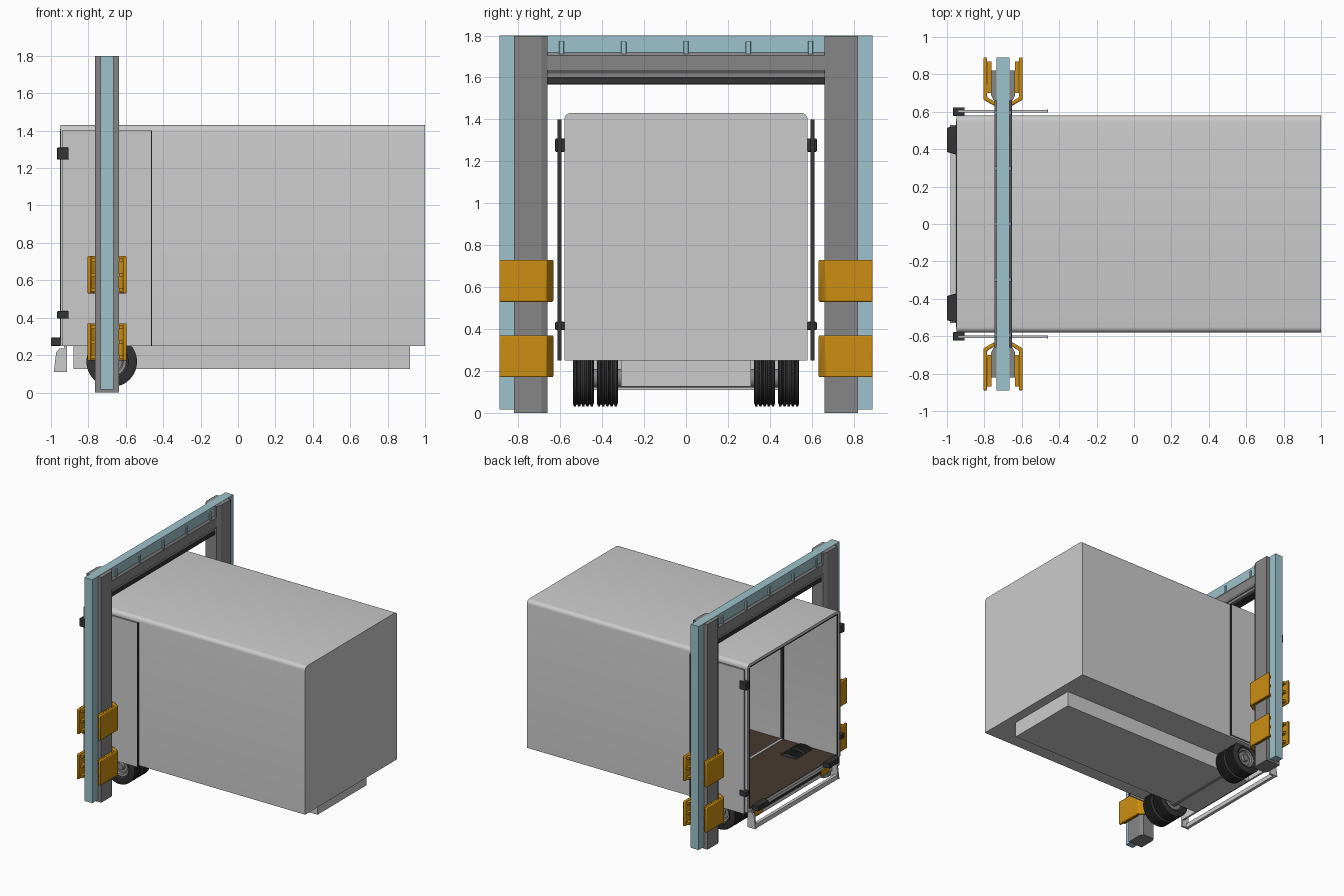
import bpy, bmesh, math
from mathutils import Vector

if "Cube" in bpy.data.objects:
    bpy.data.objects.remove(bpy.data.objects["Cube"])


def mat(name, r, g, b):
    m = bpy.data.materials.new(name)
    m.diffuse_color = (r, g, b, 1)
    m.use_nodes = True
    m.node_tree.nodes["Principled BSDF"].inputs["Base Color"].default_value = m.diffuse_color
    return m


BODY = mat("light grey", 0.60, 0.60, 0.60)
STEEL = mat("mid grey", 0.24, 0.24, 0.24)
BLUE = mat("pale blue", 0.34, 0.54, 0.60)
ORANGE = mat("safety orange", 0.60, 0.27, 0.006)
RUBBER = mat("dark rubber", 0.035, 0.035, 0.035)
WOOD = mat("brown floor", 0.065, 0.042, 0.03)


def finish(name, bm, material, bevel=0, smooth=False):
    bmesh.ops.recalc_face_normals(bm, faces=bm.faces)
    me = bpy.data.meshes.new(name)
    bm.to_mesh(me)
    bm.free()
    me.materials.append(material)
    ob = bpy.data.objects.new(name, me)
    bpy.context.collection.objects.link(ob)
    if bevel:
        b = ob.modifiers.new("bevel", "BEVEL")
        b.width, b.segments, b.limit_method = bevel, 2, "ANGLE"
    if smooth:
        bpy.ops.object.select_all(action="DESELECT")
        ob.select_set(True)
        bpy.context.view_layer.objects.active = ob
        bpy.ops.object.shade_smooth_by_angle(angle=math.radians(35))
    return ob


def prism_bm(pts, axis, a, b):
    """Extrude a 2D outline along an axis: x uses (y,z), y uses (x,z), z uses (x,y)."""
    place = {"x": lambda u, v, t: (t, u, v), "y": lambda u, v, t: (u, t, v),
             "z": lambda u, v, t: (u, v, t)}[axis]
    bm = bmesh.new()
    f = bm.faces.new([bm.verts.new(place(u, v, a)) for u, v in pts])
    r = bmesh.ops.extrude_face_region(bm, geom=[f], use_keep_orig=True)
    vs = [e for e in r["geom"] if isinstance(e, bmesh.types.BMVert)]
    bmesh.ops.translate(bm, verts=vs, vec=place(0, 0, b - a))
    bmesh.ops.recalc_face_normals(bm, faces=bm.faces)
    return bm


def prism(name, pts, axis, a, b, material, **kw):
    return finish(name, prism_bm(pts, axis, a, b), material, **kw)


def box(name, x0, x1, y0, y1, z0, z1, material, **kw):
    return prism(name, [(x0, y0), (x1, y0), (x1, y1), (x0, y1)], "z", z0, z1, material, **kw)


def lathe(name, profile, cx, cz, material, steps=48):
    """Spin a (y, radius) outline around the wheel axle."""
    bm = bmesh.new()
    vs = [bm.verts.new((cx, y, cz + r)) for y, r in profile]
    es = [bm.edges.new((vs[i], vs[i + 1])) for i in range(len(vs) - 1)]
    bmesh.ops.spin(bm, geom=vs + es, cent=(cx, 0, cz), axis=(0, 1, 0),
                   angle=2 * math.pi, steps=steps, use_duplicate=False)
    bmesh.ops.remove_doubles(bm, verts=bm.verts, dist=1e-5)
    return finish(name, bm, material, smooth=True)


# --- cargo box: rounded roof edges, hollow, open at the -x end
R = 0.03
outline = [(-0.58, 0.25), (0.58, 0.25)]
for cy, a0 in ((0.58 - R, 0), (-0.58 + R, 90)):
    for i in range(6):
        a = math.radians(a0 + 18 * i)
        outline.append((cy + R * math.cos(a), 1.43 - R + R * math.sin(a)))
bm = prism_bm(outline, "x", -0.95, 1.0)
end = min(bm.faces, key=lambda f: f.calc_center_median().x)
bmesh.ops.inset_region(bm, faces=[end], thickness=0.022, use_even_offset=True)
r = bmesh.ops.extrude_face_region(bm, geom=[end])
vs = [e for e in r["geom"] if isinstance(e, bmesh.types.BMVert)]
bmesh.ops.translate(bm, verts=vs, vec=Vector((1.925, 0, 0)))
if end.is_valid:
    bmesh.ops.delete(bm, geom=[end], context="FACES_ONLY")
finish("cargo_box", bm, BODY, smooth=True)
box("cargo_floor", -0.95, 0.974, -0.557, 0.557, 0.271, 0.277, WOOD)
box("floor_strip", -0.475, -0.455, -0.557, 0.557, 0.276, 0.284, BODY)
box("door_top_seal", -0.953, -0.945, -0.55, 0.55, 1.403, 1.409, RUBBER)

# --- chassis, underride bar and tail panel
box("chassis", -0.88, 0.92, -0.31, 0.31, 0.125, 0.25, BODY)
box("underride_bar", -0.98, -0.955, -0.53, 0.53, 0.11, 0.145, BODY)
box("tail_panel", -0.93, -0.915, -0.53, 0.53, 0.165, 0.25, BODY)
box("tail_groove", -0.935, -0.928, -0.50, 0.50, 0.195, 0.215, RUBBER)
cheek = [(-0.985, 0.11), (-0.915, 0.11), (-0.915, 0.235), (-0.955, 0.235), (-0.972, 0.215)]

# --- wheels
WX, WZ, WR = -0.675, 0.165, 0.135


def tyre(name, y0, y1):
    w = y1 - y0
    prof = [(y0 + 0.012, 0.075), (y0, 0.09), (y0, WR - 0.015)]
    for i in range(5):
        a, b = y0 + w * i / 5, y0 + w * (i + 1) / 5
        prof += [(a + 0.003, WR - 0.009), (a + 0.005, WR), (b - 0.005, WR), (b - 0.003, WR - 0.009)]
    prof += [(y1, WR - 0.015), (y1, 0.09), (y1 - 0.012, 0.075), (y0 + 0.012, 0.075)]
    lathe(name, prof, WX, WZ, RUBBER)


lathe("axle", [(-0.45, 0), (-0.45, 0.045), (0.45, 0.045), (0.45, 0)], WX, WZ, STEEL, 24)

# --- gate profiles
GX = -0.70
column = [(-0.05, 0.66), (0.05, 0.66), (0.065, 0.69), (0.065, 0.82), (-0.065, 0.82), (-0.065, 0.69)]
guard = [(-0.105, 0.89), (-0.105, 0.665), (-0.05, 0.633), (0.05, 0.633), (0.105, 0.665), (0.105, 0.89),
         (0.085, 0.89), (0.085, 0.678), (0.045, 0.653), (-0.045, 0.653), (-0.085, 0.678), (-0.085, 0.89)]

for s, side in ((1, "back"), (-1, "front")):
    def sbox(name, x0, x1, y0, y1, z0, z1, m, **kw):
        box(f"{name}_{side}", x0, x1, min(s * y0, s * y1), max(s * y0, s * y1), z0, z1, m, **kw)

    # open doors, seals and hinges
    sbox("door", -0.94, -0.463, 0.597, 0.610, 0.25, 1.40, BODY)
    sbox("door_seal", -0.465, -0.459, 0.595, 0.612, 0.25, 1.40, RUBBER)
    sbox("opening_seal", -0.953, -0.945, 0.553, 0.559, 0.277, 1.40, RUBBER)
    sbox("wall_strip", -0.475, -0.455, 0.545, 0.559, 0.277, 1.40, RUBBER)
    for i, (z0, z1) in enumerate(((0.395, 0.435), (1.245, 1.31))):
        sbox(f"hinge_{i}", -0.968, -0.905, 0.578, 0.624, z0, z1, RUBBER, bevel=0.006)

    # dock buffers, cheeks and lamps
    prism(f"dock_buffer_{side}", [(-0.948, s * 0.37), (-1.0, s * 0.385), (-1.0, s * 0.515), (-0.948, s * 0.525)],
          "z", 0.25, 0.293, RUBBER, bevel=0.004)
    prism(f"underride_cheek_{side}", cheek, "y", s * 0.515, s * 0.53, BODY)
    sbox("tail_lamp", -0.94, -0.93, 0.37, 0.47, 0.18, 0.22, ORANGE)

    # twin tyres and hubs
    for i, y in enumerate((0.325, 0.44)):
        lo, hi = sorted((s * y, s * (y + 0.1)))
        tyre(f"tyre_{side}_{i}", lo, hi)
        c = y + 0.05
        lathe(f"rim_{side}_{i}", [(s * (c - 0.035), 0), (s * (c - 0.035), 0.077), (s * (c + 0.035), 0.077),
              (s * (c + 0.03), 0.062), (s * (c + 0.015), 0.055), (s * (c + 0.015), 0.03),
              (s * (c + 0.035), 0.025), (s * (c + 0.035), 0)], WX, WZ, STEEL, 32)

    # gate column with blue outer rail
    prism(f"column_{side}", [(GX + x, s * y) for x, y in column], "z", 0, 1.798, STEEL)
    sbox("outer_rail", GX - 0.035, GX + 0.035, 0.815, 0.89, 0.015, 1.80, BLUE)

    # wrap-round orange guards with inner ribs
    for i, z in enumerate((0.17, 0.53)):
        prism(f"guard_{side}_{i}", [(GX + x, s * y) for x, y in guard], "z", z, z + 0.2, ORANGE,
              bevel=0.006, smooth=True)
        for d in (-1, 1):
            for k in (0.01, 0.09, 0.17):
                x0, x1 = sorted((GX + d * 0.063, GX + d * 0.088))
                sbox(f"guard_rib_{i}", x0, x1, 0.70, 0.87, z + k, z + k + 0.02, ORANGE)

# --- top beam, curtain roller housing and brackets
box("top_beam", GX - 0.035, GX + 0.035, -0.82, 0.82, 1.70, 1.80, BLUE)
housing = [(-0.035, 1.72), (0.035, 1.72), (0.047, 1.705), (0.047, 1.635), (0.037, 1.62), (-0.037, 1.62),
           (-0.047, 1.635), (-0.047, 1.705)]
prism("roller_housing", [(GX + x, z) for x, z in housing], "y", -0.665, 0.665, STEEL)
box("curtain_slat", GX - 0.03, GX + 0.03, -0.665, 0.665, 1.60, 1.625, STEEL)
box("curtain_edge", GX - 0.036, GX + 0.036, -0.665, 0.665, 1.567, 1.60, RUBBER, bevel=0.006)
for i in range(5):
    y = -0.594 + 0.297 * i
    box(f"beam_bracket_{i}", GX - 0.045, GX + 0.045, y - 0.012, y + 0.012, 1.71, 1.775, BLUE, bevel=0.005)
